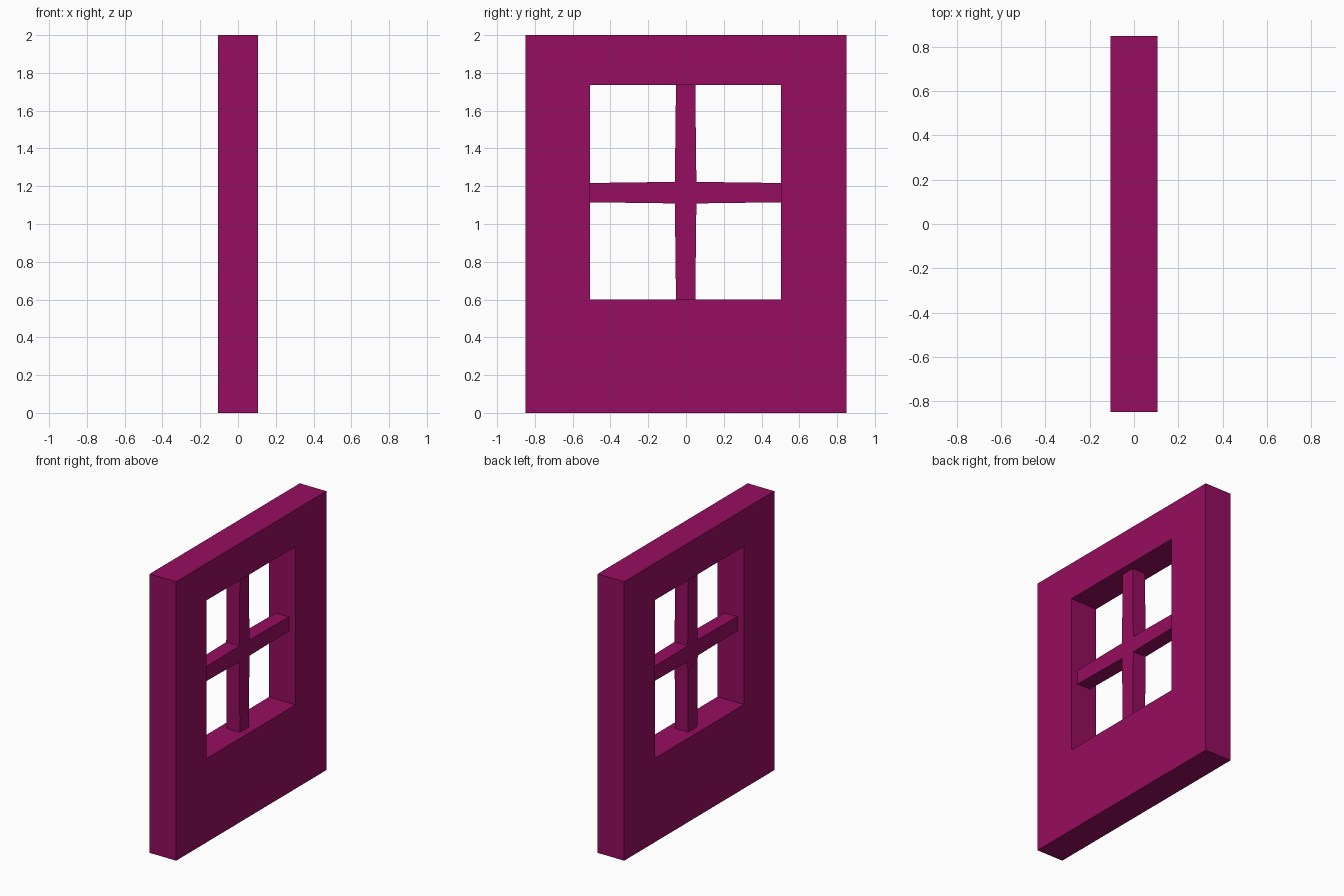
import bpy, bmesh

if "Cube" in bpy.data.objects:
    bpy.data.objects.remove(bpy.data.objects["Cube"])

mat = bpy.data.materials.new("magenta_paint")
mat.diffuse_color = (0.305, 0.004, 0.117, 1)
mat.use_nodes = True
mat.node_tree.nodes["Principled BSDF"].inputs["Base Color"].default_value = mat.diffuse_color


def finish(name, bm):
    bmesh.ops.recalc_face_normals(bm, faces=bm.faces)
    mesh = bpy.data.meshes.new(name)
    bm.to_mesh(mesh)
    bm.free()
    mesh.materials.append(mat)
    obj = bpy.data.objects.new(name, mesh)
    bpy.context.collection.objects.link(obj)
    return obj


def rect(y0, y1, z0, z1):
    return [(y0, z0), (y1, z0), (y1, z1), (y0, z1)]


# Opening limits and where the glazing bars cross
Y0, Y1, Z0, Z1 = -0.507, 0.502, 0.601, 1.735
CY, CZ = -0.002, 1.166

# Wall panel with a rectangular window opening
bm = bmesh.new()
half = 0.105
loops = [[bm.verts.new((x, y, z)) for y, z in profile]
         for profile in (rect(-0.85, 0.85, 0, 2), rect(Y0, Y1, Z0, Z1))
         for x in (-half, half)]
outer_back, outer_front, inner_back, inner_front = loops
for a, b in ((outer_back, outer_front), (inner_back, inner_front),
             (outer_back, inner_back), (outer_front, inner_front)):
    for i in range(4):
        j = (i + 1) % 4
        bm.faces.new((a[i], a[j], b[j], b[i]))
finish("wall_panel", bm)

# Glazing cross: bars flare slightly toward the crossing
e, c, depth = 0.051, 0.057, 0.052
profile = [
    (CY - e, Z0), (CY + e, Z0), (CY + c, CZ - c),
    (Y1, CZ - e), (Y1, CZ + e), (CY + c, CZ + c),
    (CY + e, Z1), (CY - e, Z1), (CY - c, CZ + c),
    (Y0, CZ + e), (Y0, CZ - e), (CY - c, CZ - c),
]
bm = bmesh.new()
face = bm.faces.new([bm.verts.new((-depth, y, z)) for y, z in profile])
ext = bmesh.ops.extrude_face_region(bm, geom=[face], use_keep_orig=True)
moved = [g for g in ext["geom"] if isinstance(g, bmesh.types.BMVert)]
bmesh.ops.translate(bm, verts=moved, vec=(2 * depth, 0, 0))
finish("window_bars", bm)
